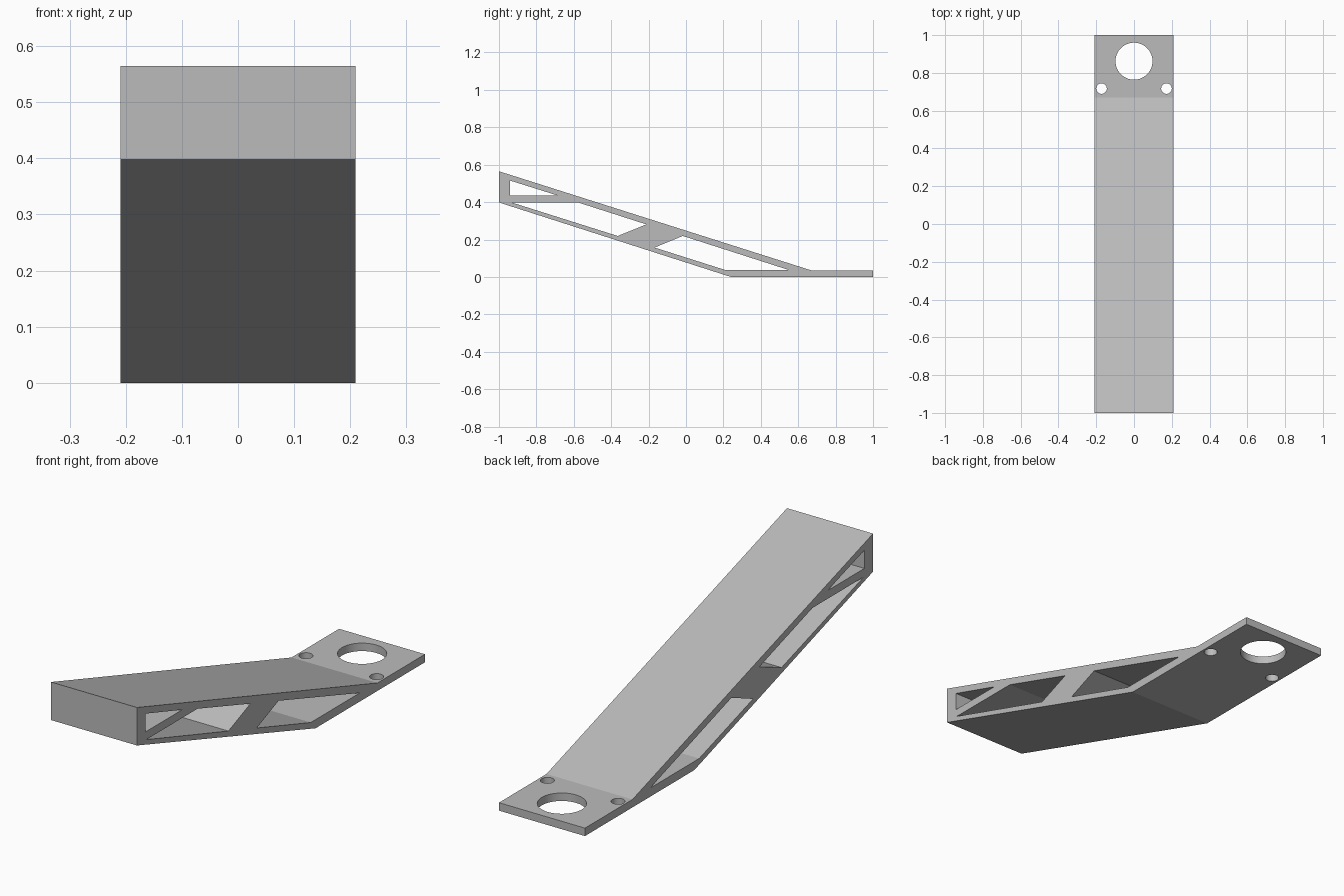
import bpy
import bmesh
from math import radians

cube = bpy.data.objects.get("Cube")
if cube:
    bpy.data.objects.remove(cube, do_unlink=True)

HALF_WIDTH = 0.209
PLATE = 0.035

# Single grey plastic
grey = bpy.data.materials.new("grey_plastic")
grey.use_nodes = True
colour = (0.5, 0.5, 0.5, 1)
grey.diffuse_color = colour
grey.node_tree.nodes["Principled BSDF"].inputs["Base Color"].default_value = colour


def prism(name, profile, half):
    """Extrude a side profile of (y, z) points across the width."""
    bm = bmesh.new()
    face = bm.faces.new([bm.verts.new((-half, y, z)) for y, z in profile])
    side = bmesh.ops.extrude_face_region(bm, geom=[face])["geom"]
    verts = [v for v in side if isinstance(v, bmesh.types.BMVert)]
    bmesh.ops.translate(bm, verts=verts, vec=(2 * half, 0, 0))
    bmesh.ops.recalc_face_normals(bm, faces=bm.faces)
    mesh = bpy.data.meshes.new(name)
    bm.to_mesh(mesh)
    bm.free()
    mesh.materials.append(grey)
    obj = bpy.data.objects.new(name, mesh)
    bpy.context.collection.objects.link(obj)
    return obj


def drill(name, x, y, radius):
    """Upright cylinder passing through the mounting plate."""
    bpy.ops.mesh.primitive_cylinder_add(
        vertices=64, radius=radius, depth=0.2, location=(x, y, PLATE / 2))
    obj = bpy.context.object
    obj.name = name
    obj.data.materials.append(grey)
    return obj


# Sloping arm with a flat mounting plate at the back
bracket = prism("bracket_arm", [
    (-1, 0.565), (-1, 0.398), (0.24, 0), (1, 0), (1, PLATE), (0.67, PLATE),
], HALF_WIDTH)

# Side windows that leave the truss webs
windows = {
    "front_window": [(-0.94, 0.515), (-0.94, 0.435), (-0.685, 0.435)],
    "middle_window": [(-0.935, 0.399), (-0.365, 0.219), (-0.212, 0.281), (-0.58, 0.399)],
    "rear_window": [(-0.017, 0.219), (-0.168, 0.157), (0.207, 0.038), (0.547, 0.038)],
}
cutters = [prism(name, pts, HALF_WIDTH + 0.1) for name, pts in windows.items()]

# Plate holes: one large, two small
cutters.append(drill("large_hole", 0, 0.862, 0.098))
for side, label in ((1, "left"), (-1, "right")):
    cutters.append(drill(label + "_screw_hole", side * 0.172, 0.717, 0.028))

# Cut every opening, then discard the cutters
bpy.ops.object.select_all(action="DESELECT")
bpy.context.view_layer.objects.active = bracket
bracket.select_set(True)
for cutter in cutters:
    cutter.hide_render = True
    mod = bracket.modifiers.new(cutter.name, "BOOLEAN")
    mod.operation = "DIFFERENCE"
    mod.solver = "EXACT"
    mod.object = cutter
    bpy.ops.object.modifier_apply(modifier=mod.name)
    bpy.data.objects.remove(cutter, do_unlink=True)

bpy.ops.object.shade_smooth_by_angle(angle=radians(15))
